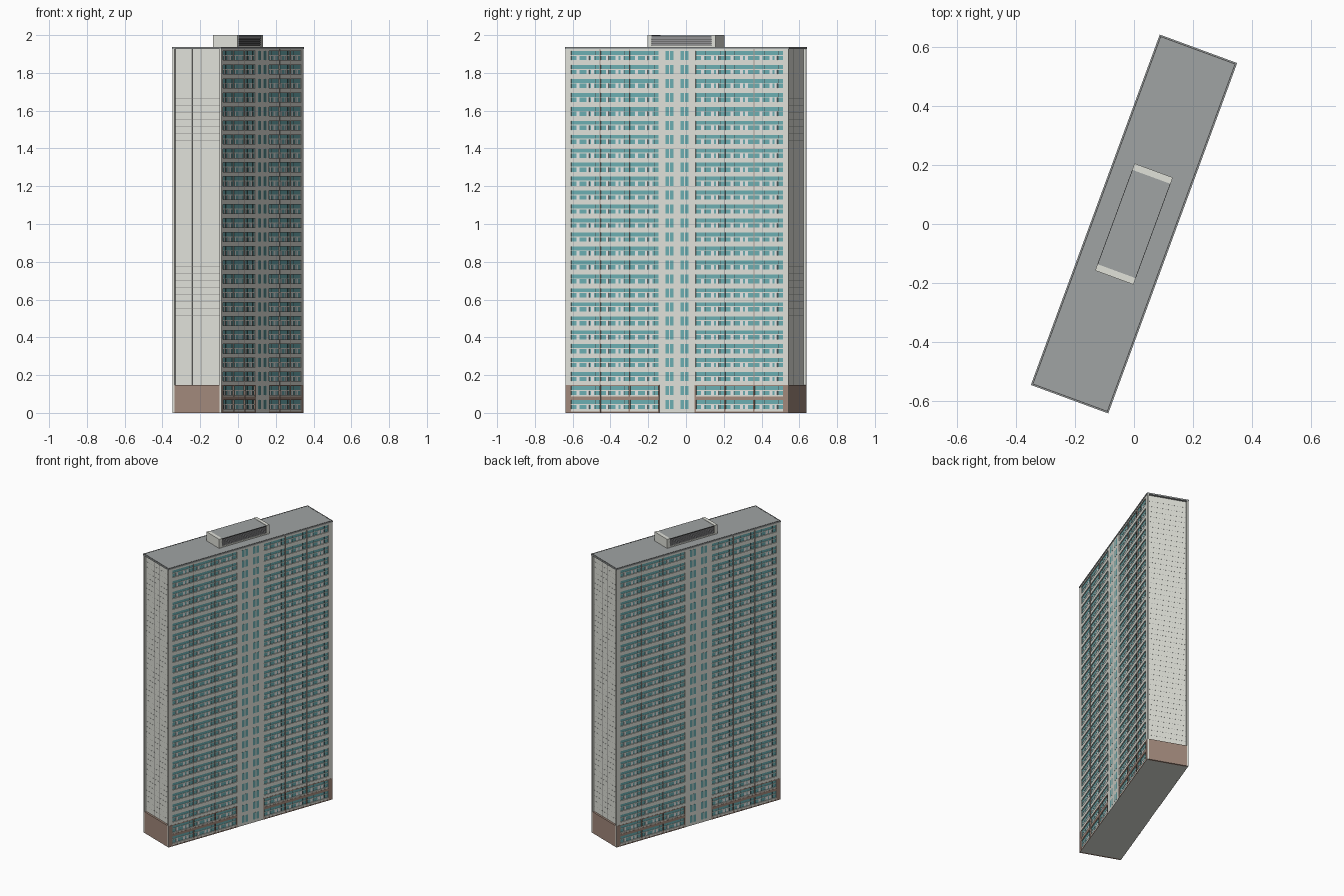
import bpy, bmesh, math
from mathutils import Matrix

old = bpy.data.objects.get("Cube")
if old:
    bpy.data.objects.remove(old, do_unlink=True)


def material(name, rgb):
    m = bpy.data.materials.new(name)
    m.use_nodes = True
    m.diffuse_color = (*rgb, 1)
    m.node_tree.nodes["Principled BSDF"].inputs["Base Color"].default_value = (*rgb, 1)
    return m


WALL = material("pale concrete", (0.75, 0.76, 0.70))
BROWN = material("brown base", (0.36, 0.25, 0.20))
GLASS = material("teal glass", (0.15, 0.42, 0.44))
WHITE = material("white panel", (0.80, 0.81, 0.80))
FRAME = material("taupe divider", (0.42, 0.35, 0.31))
ROOF = material("roof grey", (0.35, 0.37, 0.37))
DARK = material("dark grey", (0.07, 0.07, 0.07))
LOUVRE = material("louvre grey", (0.29, 0.29, 0.30))
JOINT = material("joint grey", (0.28, 0.28, 0.27))

TURN = Matrix.Rotation(math.radians(-20.2), 4, 'Z')
HALF = Matrix.Rotation(math.pi, 4, 'Z')
parts = {}


def box(name, mat, x, y, z, paired=True):
    """Box from (min, max) ranges; paired adds the copy turned half round."""
    bm = parts.setdefault(name, (bmesh.new(), mat))[0]
    size = [b - a for a, b in (x, y, z)]
    mid = [(a + b) / 2 for a, b in (x, y, z)]
    m = Matrix.Translation(mid) @ Matrix.Diagonal((*size, 1))
    for spin in (Matrix.Identity(4), HALF)[:2 if paired else 1]:
        bmesh.ops.create_cube(bm, size=1, matrix=TURN @ spin @ m)


FLOORS, PITCH, TOP = 26, 0.0739, 1.927
HW, HL = 0.137, 0.629            # half width and half length
BACK, END = HW - 0.010, HL - 0.013
SILL, HEAD = 0.020, 0.068        # opening within each storey
BASE = 2 * PITCH
CORE, BAY = 0.104, 0.165
WING = CORE + 3 * BAY            # outer edge of the loggias

# Main body
box("tower_body", WALL, (-BACK, BACK), (-END, END), (0, TOP), False)

# Corner piers that run past the end walls
for s in (-1, 1):
    y = sorted((s * WING, s * HL))
    box("corner_piers", WALL, (BACK, HW), y, (0, TOP))
    box("base_corner_plates", BROWN, (HW, HW + 0.001), y, (0, BASE))

# Stair core with paired window plates
PANE, GAP, COL = 0.019, 0.006, 0.042
box("stair_core", WALL, (BACK, HW), (-CORE, CORE), (0, TOP))
for i in range(FLOORS):
    z = i * PITCH
    for c in (-COL, COL):
        for a in (c - PANE - GAP / 2, c + GAP / 2):
            box("core_windows", GLASS, (HW, HW + 0.0006), (a, a + PANE), (z + SILL, z + HEAD))

# Spandrels across each storey, with brown bands on the lowest two
for i in range(FLOORS + 1):
    low = max(0, (i - 1) * PITCH + HEAD)
    high = min(TOP, i * PITCH + SILL)
    for y in ((CORE, WING), (-WING, -CORE)):
        box("spandrels", WALL, (BACK, HW), y, (low, high))
        if i < 3:
            band = min(BASE, low + 0.018) if i else 0.008
            box("base_bands", BROWN, (HW, HW + 0.001), y, (low, band))

# Loggia bays: glazing, white panels, mullions and rail
for side in (-1, 1):
    for bay in range(3):
        inner = CORE + bay * BAY
        start = inner if side > 0 else -inner - BAY
        for i in range(FLOORS):
            z = i * PITCH
            box("loggia_glazing", GLASS, (BACK, BACK + 0.004),
                (start, start + BAY), (z + SILL, z + HEAD))
            for k in (1, 3, 4):
                a = start + BAY * (k + 0.1) / 6
                box("loggia_panels", WHITE, (BACK, BACK + 0.005),
                    (a, a + BAY * 0.10), (z + SILL, z + 0.044))
            for k in (2, 5):
                a = start + BAY * k / 6
                box("dark_mullions", DARK, (BACK, BACK + 0.005),
                    (a - 0.001, a + 0.001), (z + SILL, z + HEAD))
            box("loggia_rails", WALL, (BACK, HW - 0.004),
                (start, start + BAY), (z + 0.043, z + 0.0475))

        # Party fins on the bay lines, base frame also beside the core
        for y in (start, start + BAY):
            if abs(y) < WING - 0.02:
                box("base_fins", BROWN, (BACK, HW + 0.002), (y - 0.004, y + 0.004), (0, BASE))
                if abs(y) > CORE + 0.02:
                    box("bay_fins", FRAME, (BACK, HW + 0.0006),
                        (y - 0.002, y + 0.002), (BASE, TOP))

# End walls: brown base filling the recess, panel joints above
box("base_end_walls", BROWN, (-BACK, BACK), (-HL, -END), (0, BASE))
for k in range(5, 2 * FLOORS):
    z = k * PITCH / 2
    box("end_wall_joints", JOINT, (-BACK, BACK), (-END - 0.0005, -END), (z - 0.0004, z + 0.0004))
for x, w in ((-0.032, 0.0006), (0.019, 0.0012)):
    box("end_wall_joints", JOINT, (x - w, x + w), (-END - 0.0007, -END), (BASE, TOP))

# Roof slab with a thin dark edge line
CW, CL, RZ = 0.1395, 0.6315, 1.937
box("roof_slab", ROOF, (-CW, CW), (-CL, CL), (TOP, RZ), False)
box("roof_edge_line", DARK, (CW - 0.007, CW - 0.004), (-CL + 0.004, CL - 0.004), (RZ, RZ + 0.001))
box("roof_edge_line", DARK, (-CW + 0.004, CW - 0.004), (CL - 0.007, CL - 0.004), (RZ, RZ + 0.001))

# Rooftop plant room with louvred sides
PW, PL = 0.069, 0.193
SIDE = (-PL + 0.023, PL - 0.023)
box("plant_room_ends", WALL, (-PW, PW), (PL - 0.023, PL), (RZ, 2.0))
box("plant_room_core", DARK, (-PW + 0.008, PW - 0.008), SIDE, (RZ, 1.99), False)
box("plant_room_roof", ROOF, (-PW + 0.002, PW - 0.002), SIDE, (1.991, 1.998), False)
box("plant_room_edges", DARK, (PW - 0.002, PW), SIDE, (1.992, 1.998))
box("plant_room_plinth", WALL, (PW - 0.008, PW - 0.001), SIDE, (RZ, 1.946))
for k in range(4):
    z = 1.947 + k * 0.011
    box("plant_room_louvres", LOUVRE, (PW - 0.008, PW - 0.002), SIDE, (z, z + 0.009))

# Turn the collected boxes into objects
for name, (bm, mat) in parts.items():
    mesh = bpy.data.meshes.new(name)
    bm.to_mesh(mesh)
    bm.free()
    mesh.materials.append(mat)
    bpy.context.collection.objects.link(bpy.data.objects.new(name, mesh))
